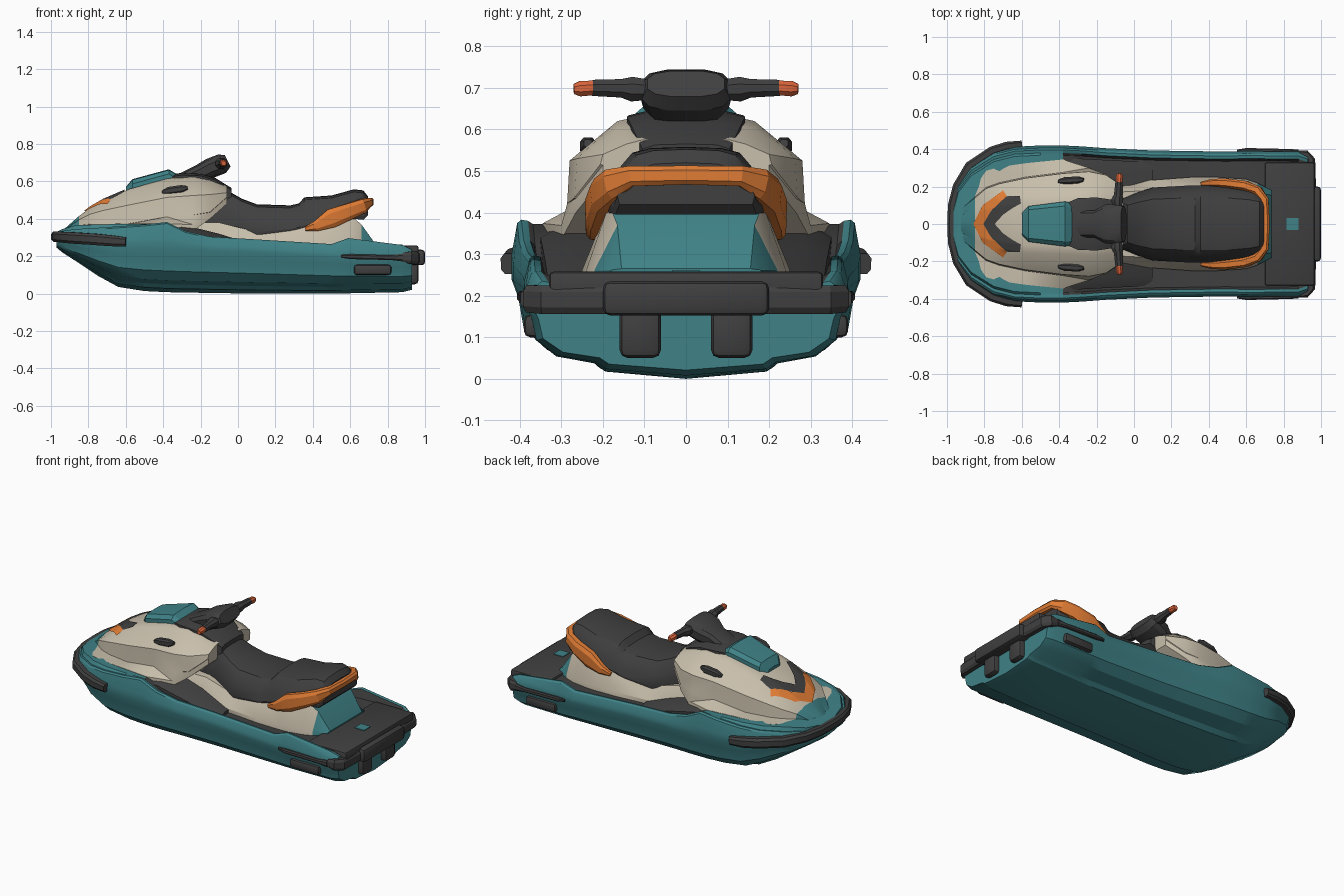
import bpy, bmesh, math
from mathutils import Vector
from mathutils.bvhtree import BVHTree

if "Cube" in bpy.data.objects:
    bpy.data.objects.remove(bpy.data.objects["Cube"])

def material(name, r, g, b):
    m = bpy.data.materials.new(name)
    m.diffuse_color = (r, g, b, 1)
    m.use_nodes = True
    m.node_tree.nodes["Principled BSDF"].inputs["Base Color"].default_value = m.diffuse_color
    return m

TEAL = material("teal", 0.05, 0.225, 0.245)
DARK = material("charcoal", 0.05, 0.05, 0.05)
BEIGE = material("beige", 0.58, 0.52, 0.41)
ORANGE = material("orange", 0.74, 0.20, 0.035)
RED = material("red_orange", 0.70, 0.13, 0.045)

def finish(name, bm, mats, fix=True):
    if fix:
        bmesh.ops.recalc_face_normals(bm, faces=bm.faces)
    me = bpy.data.meshes.new(name)
    bm.to_mesh(me)
    bm.free()
    for m in mats:
        me.materials.append(m)
    ob = bpy.data.objects.new(name, me)
    bpy.context.collection.objects.link(ob)
    return ob

def skin(name, rings, mats, rule=None):
    """Join closed rings of 3D points; rule(section, side) picks the material."""
    bm = bmesh.new()
    vs = [[bm.verts.new(p) for p in r] for r in rings]
    n = len(rings[0])
    for i in range(len(vs) - 1):
        for j in range(n):
            k = (j + 1) % n
            f = bm.faces.new((vs[i][j], vs[i][k], vs[i + 1][k], vs[i + 1][j]))
            if rule:
                f.material_index = rule(i, min(j, n - 1 - j))
    bm.faces.new(vs[0])
    bm.faces.new(vs[-1])
    if rule:
        bm.faces.ensure_lookup_table()
        bm.faces[-1].material_index = rule(len(vs) - 1, 0)
    return finish(name, bm, mats)

def loft(name, rows, profile, mats, rule=None):
    """Each row starts with x; profile(*rest) gives the half section, mid-line to mid-line."""
    rings = []
    for x, *rest in rows:
        h = profile(*rest)
        ring = h + [(-y, z) for y, z in h[-2:0:-1]]
        rings.append([(x, y, z) for y, z in ring])
    return skin(name, rings, mats, rule)

def tube(name, pts, mat, n=8, power=0.7):
    """Sweep a rounded section along points (x, y, z, half width, half height)."""
    rings = []
    for i, (x, y, z, a, b) in enumerate(pts):
        t = (Vector(pts[min(i + 1, len(pts) - 1)][:3]) - Vector(pts[max(i - 1, 0)][:3])).normalized()
        side = t.cross(Vector((0, 0, 1))).normalized()
        up = side.cross(t)
        ring = []
        for k in range(n):
            w = 2 * math.pi * (k + 0.5) / n
            c, s = math.cos(w), math.sin(w)
            c, s = math.copysign(abs(c) ** power, c), math.copysign(abs(s) ** power, s)
            ring.append(Vector((x, y, z)) + side * c * a + up * s * b)
        rings.append(ring)
    return skin(name, rings, [mat])

def box(name, lo, hi, mat, bevel=0.012):
    bm = bmesh.new()
    bmesh.ops.create_cube(bm, size=1)
    for v in bm.verts:
        v.co = [(l + h) / 2 + c * (h - l) for l, h, c in zip(lo, hi, v.co)]
    if bevel:
        bmesh.ops.bevel(bm, geom=bm.edges[:], offset=bevel, segments=2, profile=0.5, affect='EDGES')
    return finish(name, bm, [mat])

# hull with gunwales and foot wells: x, half width, keel, rub line, gunwale, floor
HULL = [(-.97, .10, .25, .28, .32, .33), (-.94, .22, .225, .275, .335, .345),
        (-.87, .31, .18, .27, .345, .365), (-.75, .385, .10, .26, .352, .37),
        (-.64, .413, .04, .25, .36, .372), (-.5, .42, .018, .245, .37, .372), (-.38, .42, .012, .24, .383, .372),
        (-.28, .415, .01, .235, .335, .32), (-.15, .405, .008, .23, .305, .25),
        (.1, .393, .004, .22, .29, .24), (.5, .387, .004, .195, .265, .235),
        (.59, .39, .006, .19, .297, .24), (.88, .387, .012, .18, .26, .25),
        (.93, .37, .025, .175, .235, .234)]

def hull_section(w, k, r, g, f):
    d = r - k
    return [(0, k - .004), (.5 * w, k + .07 * d), (.56 * w, k + .17 * d), (.8 * w, k + .26 * d),
            (.93 * w, k + .48 * d), (.96 * w, k + .8 * d), (w, r), (w, r + .4 * (g - r)), (w - .014, g - .008),
            (w - .024, g), (w - .04, g - .003), (w - .052, f), (0, f)]

loft("hull", HULL, hull_section, [TEAL, DARK],
     lambda i, j: 1 if 6 <= i < 13 and j >= 10 else 0)

# sloping foot rests in front of the foot wells
loft("foot_rest", [(-.39, .35, .365), (-.3, .35, .355), (-.1, .34, .305), (.1, .33, .242)],
     lambda w, z: [(0, .2), (w, .2), (w, z - .015), (w - .06, z + .015), (0, z + .015)], [DARK])

# hood: x, top, top width, shoulder y, z, base y, z
HOOD = [(-.93, .345, .04, .07, .34, .10, .33), (-.85, .415, .08, .14, .395, .20, .36),
        (-.79, .46, .10, .19, .425, .285, .366), (-.72, .50, .12, .215, .445, .305, .366),
        (-.58, .56, .14, .245, .475, .325, .37), (-.38, .615, .145, .27, .515, .345, .37),
        (-.24, .63, .15, .28, .525, .30, .365), (-.15, .61, .15, .262, .53, .265, .43),
        (-.06, .575, .13, .20, .54, .20, .51)]
hood = loft("hood", HOOD,
            lambda t, a, sy, sz, by, bz: [(0, t), (a * .8, t), (a * 1.1, t - .01), (sy, sz),
                                          (sy + .006, max(bz, sz - .11) + .006), (by, bz + .004), (by, bz - .03), (0, bz - .03)],
            [BEIGE, TEAL], lambda i, j: 1 if i == 0 else 0)

# windshield and dash
loft("windshield", [(-.6, .06, .57), (-.565, .095, .612), (-.37, .12, .665), (-.32, .11, .635)],
     lambda w, t: [(0, t), (w * .8, t - .004), (w, t - .025), (w, .53), (0, .53)], [TEAL])
loft("dash", [(-.38, .08, .63), (-.355, .115, .638), (-.30, .138, .646), (-.2, .142, .642),
              (-.12, .13, .618), (-.035, .105, .565)],
     lambda w, t: [(0, t), (w * .7, t - .002), (w, t - .012), (w, .5), (0, .5)], [DARK])

# painted headlight chevrons laid on the hood
bm0 = bmesh.new()
bm0.from_mesh(hood.data)
bmesh.ops.triangulate(bm0, faces=bm0.faces)
bm0.to_mesh(hood.data)
tree = BVHTree.FromBMesh(bm0)
bm0.free()

def lerp_path(path, t):
    u = t * (len(path) - 1)
    i = min(int(u), len(path) - 2)
    return Vector(path[i]).lerp(Vector(path[i + 1]), u - i)

def decal(name, front, back, s, mat, n=20, m=10):
    bm = bmesh.new()
    grid = []
    for i in range(n + 1):
        a, b = lerp_path(front, i / n), lerp_path(back, i / n)
        row = []
        for j in range(m + 1):
            p = a.lerp(b, j / m)
            hit = tree.ray_cast(Vector((p.x, p.y * s, 1)), Vector((0, 0, -1)))[0]
            row.append(bm.verts.new((p.x, p.y * s, (hit.z if hit else .4) + .008)))
        grid.append(row)
    for i in range(n):
        for j in range(m):
            bm.faces.new([grid[i][j], grid[i + 1][j], grid[i + 1][j + 1], grid[i][j + 1]])
    bm.normal_update()
    if sum(f.normal.z for f in bm.faces) < 0:
        bmesh.ops.reverse_faces(bm, faces=bm.faces)
    finish(name, bm, [mat], fix=False)

for s, side in ((1, "left"), (-1, "right")):
    decal("headlight_" + side, [(-.86, 0), (-.81, .10), (-.70, .18)], [(-.805, 0), (-.765, .07), (-.68, .15)], s, ORANGE)
    decal("headlight_trim_" + side, [(-.805, 0), (-.765, .07), (-.68, .15), (-.61, .15)],
          [(-.745, 0), (-.70, .05), (-.65, .085), (-.605, .11)], s, DARK)

# seat pedestal, teal at the rear: x, base width, top width, top
loft("seat_base", [(-.32, .24, .18, .38), (-.1, .23, .17, .38), (.1, .235, .18, .33), (.3, .25, .2, .345),
                   (.45, .25, .2, .385), (.6, .24, .185, .42), (.66, .22, .165, .37), (.735, .18, .155, .265)],
     lambda w, a, t: [(0, .22), (w, .22), (w, .262), (a, t), (0, t)], [BEIGE, TEAL],
     lambda i, j: 1 if i >= 6 or (i == 5 and j >= 3) else 0)

# saddle: x, top, half width, bottom
SEAT = [(-.2, .50, .12, .37), (-.05, .548, .14, .345), (.02, .508, .17, .325), (.1, .478, .195, .31),
        (.28, .472, .205, .325), (.325, .482, .205, .335), (.355, .515, .205, .345), (.5, .525, .205, .375),
        (.62, .558, .19, .40), (.67, .552, .175, .395), (.695, .52, .165, .42)]
loft("seat", SEAT, lambda t, w, b: [(0, t), (.45 * w, t - .003), (.68 * w, t - .014), (.82 * w, t - .045),
                                    (.93 * w, b + .45 * (t - b)), (w, b + .02), (.97 * w, b), (0, b)], [DARK])

# grab rail wrapping the back of the seat
half = [(.36, .215, .345, .012, .012), (.42, .22, .362, .022, .03), (.5, .218, .403, .026, .054),
        (.6, .203, .442, .028, .045), (.665, .175, .468, .026, .04), (.695, .13, .488, .026, .026)]
tube("grab_rail", half + [(.703, 0, .49, .024, .024)] + [(x, -y, z, a, b) for x, y, z, a, b in half[::-1]], ORANGE)

# steering column, bars and grips
tube("steering_column", [(-.3, 0, .60, .075, .045), (-.2, 0, .645, .075, .05), (-.15, 0, .67, .105, .055),
                         (-.085, 0, .695, .112, .055), (-.055, 0, .71, .095, .035)], DARK, n=12)
for s, side in ((1, "left"), (-1, "right")):
    tube("handlebar_" + side, [(-.09, .08 * s, .695, .025, .025), (-.09, .13 * s, .697, .034, .032),
                               (-.085, .155 * s, .699, .024, .024), (-.08, .225 * s, .70, .021, .021)], DARK, power=1)
    tube("grip_end_" + side, [(-.08, .222 * s, .70, .019, .019), (-.078, .255 * s, .698, .02, .02),
                              (-.077, .27 * s, .697, .013, .013)], RED, power=1)
    # hood vents
    tube("hood_vent_" + side, [(-.405, .228 * s, .542, .01, .01), (-.37, .231 * s, .55, .02, .022),
                               (-.30, .236 * s, .56, .02, .022), (-.27, .236 * s, .567, .01, .01)], DARK)
    # rear side bumpers and fenders
    tube("rear_rail_" + side, [(.55, .392 * s, .20, .006, .008), (.6, .393 * s, .198, .014, .014),
                               (.82, .388 * s, .193, .014, .014), (.88, .385 * s, .193, .014, .022)], DARK)
    tube("corner_bumper_" + side, [(.88, .375 * s, .195, .018, .025), (.92, .375 * s, .193, .02, .035),
                                   (.945, .345 * s, .19, .025, .036), (.95, .18 * s, .19, .025, .036)], DARK)
    y = sorted((.345 * s, .39 * s))
    box("side_fender_" + side, (.62, y[0], .10), (.82, y[1], .155), DARK, .015)
    # transom pads
    y = sorted((.06 * s, .16 * s))
    box("transom_pad_" + side, (.9, y[0], .05), (.965, y[1], .17), DARK, .02)

# bow bumper
half = [(-.6, .425, .277, .022, .026), (-.68, .415, .283, .026, .031), (-.76, .39, .29, .026, .032),
        (-.88, .31, .298, .026, .032), (-.945, .20, .303, .026, .03), (-.97, .10, .305, .026, .029)]
tube("bow_bumper", half + [(-.974, 0, .305, .026, .029)] + [(x, -y, z, a, b) for x, y, z, a, b in half[::-1]], DARK)

# stern platform, centre bumper and tow hook plate
box("rear_platform", (.70, -.33, .18), (.965, .33, .258), DARK)
box("stern_bumper", (.92, -.2, .152), (1.0, .2, .235), DARK, .018)
box("tow_plate", (.815, -.032, .253), (.88, .032, .262), TEAL, 0)

# smooth shading with sharp creases
bpy.ops.object.select_all(action='SELECT')
bpy.context.view_layer.objects.active = hood
bpy.ops.object.shade_smooth_by_angle(angle=math.radians(28))
